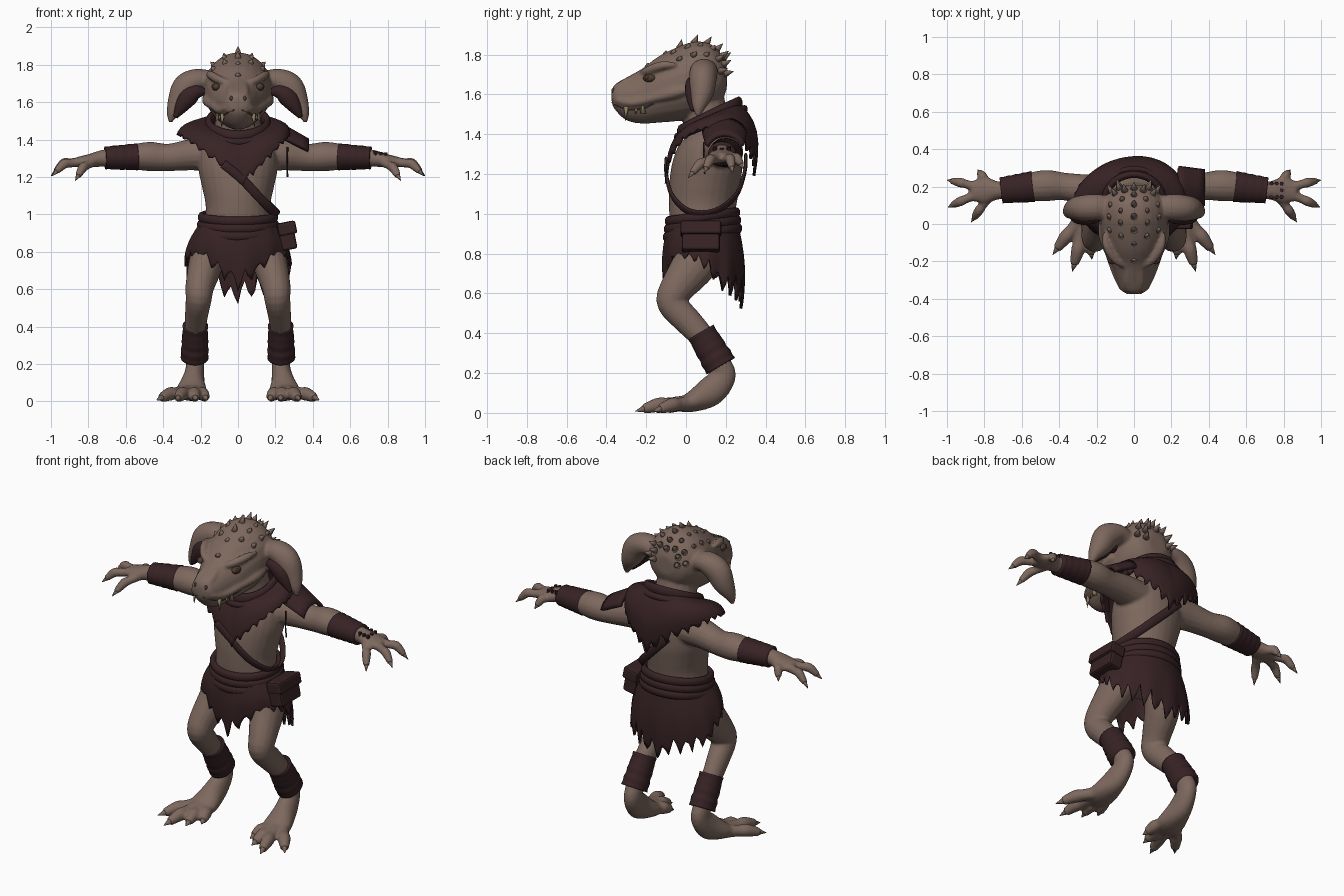
import bpy, bmesh, math, random
from mathutils import Vector as V

if "Cube" in bpy.data.objects:
    bpy.data.objects.remove(bpy.data.objects["Cube"])
random.seed(4)
X, Y, Z = V((1, 0, 0)), V((0, 1, 0)), V((0, 0, 1))

def material(name, r, g, b):
    m = bpy.data.materials.new(name)
    m.diffuse_color = (r, g, b, 1)
    m.use_nodes = True
    m.node_tree.nodes["Principled BSDF"].inputs["Base Color"].default_value = m.diffuse_color
    return m

SKIN = material("skin", .205, .139, .112)
CLOTH = material("dark_leather", .038, .016, .018)
CLAW = material("claw", .185, .128, .10)
TOOTH = material("tooth", .27, .21, .12)
EYE = material("eye", .06, .025, .012)
CREASE = material("crease", .075, .048, .038)

def make(name, bm, mat, smooth=True):
    bmesh.ops.recalc_face_normals(bm, faces=bm.faces)
    for f in bm.faces:
        f.smooth = smooth
    me = bpy.data.meshes.new(name)
    bm.to_mesh(me)
    bm.free()
    o = bpy.data.objects.new(name, me)
    bpy.context.collection.objects.link(o)
    me.materials.append(mat)
    return o

def spline(pts, sub, closed):
    # Catmull-Rom through (x, y, z, ru, rv) points
    pts = [tuple(p) + (p[3],) if len(p) == 4 else tuple(p) for p in pts]
    n, out = len(pts), []
    for i in range(n if closed else n - 1):
        a, b, c, d = [pts[k % n] if closed else pts[min(max(k, 0), n - 1)] for k in (i - 1, i, i + 1, i + 2)]
        for s in range(sub):
            t = s / sub
            out.append([.5 * (2 * q + (r - p) * t + (2 * p - 5 * q + 4 * r - w) * t * t + (3 * q - p - 3 * r + w) * t ** 3)
                        for p, q, r, w in zip(a, b, c, d)])
    return out if closed else out + [list(pts[-1])]

def tube(bm, pts, side=X, n=16, sub=4, closed=False, axis=None, sx=1):
    # loft of ellipses along a path; ru lies along "side"
    path = spline([(p[0] * sx,) + tuple(p[1:]) for p in pts], sub, closed)
    side = V((side[0] * sx, side[1], side[2]))
    m, rings = len(path), []
    for i, p in enumerate(path):
        a, b = (path[i - 1], path[(i + 1) % m]) if closed else (path[max(i - 1, 0)], path[min(i + 1, m - 1)])
        t = axis or (V(b[:3]) - V(a[:3])).normalized()
        u = (side - t * side.dot(t)).normalized()
        w = t.cross(u)
        ru, rv = max(p[3], .001), max(p[4], .001)
        rings.append([bm.verts.new(V(p[:3]) + u * ru * math.cos(k * math.tau / n) + w * rv * math.sin(k * math.tau / n)) for k in range(n)])
    for i in range(m if closed else m - 1):
        A, B = rings[i], rings[(i + 1) % m]
        for k in range(n):
            bm.faces.new((A[k], A[(k + 1) % n], B[(k + 1) % n], B[k]))
    if not closed:
        bm.faces.new(rings[0])
        bm.faces.new(rings[-1])

def part(name, pts, mat, **kw):
    bm = bmesh.new()
    tube(bm, pts, **kw)
    return make(name, bm, mat)

def spike(bm, base, tip, r, n=8):
    d = V(tip) - V(base)
    tube(bm, [(*base, r), (*tip, .001)], side=X if abs(d.x) < .8 * d.length else Y, n=n, sub=1)

# head table: y, top z, bottom z, half width
HEAD = [(-.374, 1.615, 1.565, .03), (-.358, 1.65, 1.525, .065), (-.30, 1.685, 1.47, .092), (-.22, 1.73, 1.453, .118),
        (-.14, 1.79, 1.458, .15), (-.05, 1.835, 1.465, .175), (.04, 1.865, 1.48, .18), (.12, 1.855, 1.52, .165),
        (.18, 1.80, 1.57, .12), (.205, 1.74, 1.63, .06)]

def head_pt(y, deg, k=1.0):
    for a, b in zip(HEAD, HEAD[1:]):
        if a[0] <= y <= b[0]:
            f = (y - a[0]) / (b[0] - a[0])
            t, l, w = [a[i] + (b[i] - a[i]) * f for i in (1, 2, 3)]
            p = math.radians(deg)
            return V((w * k * math.sin(p), y, (t + l) / 2 + (t - l) / 2 * k * math.cos(p)))

# body: overlapping lofts fused by a voxel remesh
body, claws = bmesh.new(), bmesh.new()
tube(body, [(0, y, (t + b) / 2, w, (t - b) / 2) for y, t, b, w in HEAD], axis=Y, n=24)
tube(body, [(0, .13, 1.30, .15, .13), (0, .10, 1.48, .125, .115), (0, .07, 1.62, .11, .11)])
tube(body, [(0, .08, .80, .14, .11), (0, .08, .93, .175, .155), (0, .083, 1.05, .173, .17), (0, .093, 1.15, .193, .177),
            (0, .11, 1.25, .212, .175), (0, .13, 1.35, .20, .15), (0, .13, 1.44, .12, .10)], n=28)
FINGERS = [((.78, .215, 1.285), (.81, .255, 1.28), (.835, .29, 1.225)), ((.85, .20, 1.28), (.93, .222, 1.275), (1.0, .235, 1.205)),
           ((.85, .155, 1.28), (.93, .12, 1.27), (.995, .09, 1.205)), ((.78, .14, 1.28), (.83, .07, 1.25), (.87, .01, 1.18))]
TOES = [((.21, .02, .05), (.19, -.05, .04), (.165, -.12, .008)), ((.235, -.01, .05), (.235, -.10, .04), (.225, -.19, .008)),
        ((.27, -.01, .05), (.30, -.14, .04), (.33, -.255, .008)), ((.29, .02, .05), (.365, -.07, .04), (.435, -.165, .008))]
for s in (1, -1):
    # arm and palm
    tube(body, [(.10, .16, 1.32, .10, .09), (.24, .18, 1.32, .085, .085), (.37, .20, 1.305, .074, .073), (.48, .205, 1.31, .084, .078),
                (.62, .19, 1.305, .065, .058), (.72, .18, 1.30, .048, .046), (.79, .18, 1.288, .07, .036), (.865, .175, 1.28, .055, .026)], side=Y, sx=s)
    # thigh, shin and foot
    tube(body, [(.12, .09, .90, .09, .12), (.165, .05, .76, .095, .115), (.203, -.05, .62, .078, .085), (.21, -.07, .55, .07, .075),
                (.222, .01, .46, .062, .07), (.23, .09, .37, .055, .062), (.23, .17, .24, .05, .06), (.23, .185, .18, .05, .065),
                (.24, .12, .105, .062, .075), (.25, .02, .052, .085, .05), (.255, -.05, .042, .06, .032)], sx=s)
    # ear, brow, cheek and lip ridges
    tube(body, [(.12, .09, 1.70, .06, .05), (.20, .09, 1.72, .07, .06), (.272, .085, 1.685, .07, .075), (.315, .08, 1.61, .06, .062),
                (.35, .065, 1.54, .035, .033), (.362, .06, 1.49, .01, .008)], side=Y, sx=s)
    tube(body, [(.045, -.225, 1.70, .014), (.10, -.19, 1.72, .022), (.145, -.12, 1.745, .022), (.16, -.05, 1.75, .01)], side=Z, sx=s)
    tube(body, [(*head_pt(y, 103, .96), r) for y, r in ((-.35, .012), (-.27, .02), (-.16, .022), (-.06, .03), (.02, .02))], side=Z, sx=s)
    tube(body, [(.03, -.345, 1.625, .024), (.035, -.30, 1.655, .026), (.03, -.22, 1.70, .02)], sx=s)
    # fingers and toes with claws
    for digits, r, side in ((FINGERS, .028, Y), (TOES, .039, X)):
        for a, b, c in digits:
            k = V(b).lerp(V(c), .65)
            tube(body, [(*a, r), (*V(a).lerp(V(b), .6), r * .85), (*b, r * .95), (*k, r * .62)], side=side, n=12, sx=s)
            k = V(b).lerp(V(c), .45)
            spike(claws, (k.x * s, k.y, k.z), (c[0] * s, c[1], c[2]), r * .66)
o = make("body", body, SKIN)
m = o.modifiers.new("fuse", 'REMESH')
m.mode, m.voxel_size, m.use_smooth_shade = 'VOXEL', .009, True
m = o.modifiers.new("soften", 'SMOOTH')
m.factor, m.iterations = .5, 4
make("claws", claws, CLAW)

# scalp spikes, leaning back
spikes = bmesh.new()
for deg, ys in ((0, (-.19, -.10, -.03, .04, .10, .15, .185)), (24, (-.06, .01, .07, .13, .175)), (48, (-.03, .04, .10, .155, .185)), (75, (.13, .17, .195))):
    for y in ys:
        for s in ((1, -1) if deg else (1,)):
            p, q = head_pt(y, deg * s, .95), head_pt(y, deg * s, 1.0)
            d = (q - V((0, .02, 1.66))).normalized()
            h = .012 if y < -.08 else .032 if deg == 0 or y > .14 else .018
            spike(spikes, p, q + (d + V((0, .5, .1))) * h, .021, 8)
make("scalp_spikes", spikes, SKIN)

# eyes, nostrils, mouth, teeth, inner ears
teeth = bmesh.new()
for s in (1, -1):
    for nm, p, r, sc, mat in (("eye_socket", (.117, -.183, 1.682), .03, (.8, 1.1, .7), CREASE), ("eye", (.123, -.192, 1.684), .021, (.9, 1, .8), EYE),
                              ("nostril", (.036, -.364, 1.62), .011, (.8, 1, 1.2), CREASE)):
        bm = bmesh.new()
        bmesh.ops.create_uvsphere(bm, u_segments=14, v_segments=10, radius=r)
        bmesh.ops.scale(bm, vec=sc, verts=bm.verts)
        bmesh.ops.translate(bm, vec=(p[0] * s, p[1], p[2]), verts=bm.verts)
        make(nm, bm, mat)
    part("mouth_line", [(*head_pt(y, d, 1.0), .0045) for y, d in ((-.37, 150), (-.345, 125), (-.28, 120), (-.2, 116), (-.12, 106))], CREASE, side=Z, n=8, sx=s)
    for y, up, r in ((-.30, -.055, .013), (-.215, .055, .014), (-.25, -.02, .008)):
        p = head_pt(y, 120 * s, 1.03)
        spike(teeth, p - V((0, 0, up * .3)), p + V((.006 * s, -.004, up)), r)
    part("inner_ear", [(.18, .05, 1.655, .03, .02), (.225, .04, 1.655, .04, .04), (.268, .035, 1.625, .04, .05),
                       (.307, .04, 1.57, .035, .035), (.335, .045, 1.52, .02, .012)], CLOTH, side=Y, sx=s)
make("teeth", teeth, TOOTH)

# hanging garments: polar sheet with a torn hem
def drape(name, fn, tear, cols=96, rows=8):
    bm, grid = bmesh.new(), []
    for i in range(cols):
        j = (0, .5, 1, .6)[i % 4] * random.uniform(.5, 1) * tear + random.uniform(0, .05)
        th = math.tau * i / cols
        grid.append([bm.verts.new(fn(th, r / rows * (1 - j * (r / rows) ** 3))) for r in range(rows + 1)])
    for i in range(cols):
        A, B = grid[i], grid[(i + 1) % cols]
        for r in range(rows):
            bm.faces.new((A[r], B[r], B[r + 1], A[r + 1]))
    o = make(name, bm, CLOTH)
    m = o.modifiers.new("thickness", 'SOLIDIFY')
    m.thickness, m.offset = .014, 0

def mantle(th, t):
    s, c = math.sin(th), math.cos(th)
    low = 1.15 if c > 0 else 1.185
    top = V((.155 * s, .12 - .14 * c, 1.49 - .07 * c))
    hem = V((.03 * abs(c) + (.325 if s < 0 else .27) * s, .12 - .22 * c, low + (1.42 - low) * abs(s)))
    return top.lerp(hem, t) + V((s, -c, .6)) * math.sin(math.pi * t) * (.035 - .015 * c)

HEM = [(0, .57), (22, .68), (45, .76), (75, .75), (95, .70), (115, .62), (150, .56), (180, .52)]

def skirt(th, t):
    s, c = math.sin(th), math.cos(th)
    d = math.degrees(min(th, math.tau - th))
    for (a, za), (b, zb) in zip(HEM, HEM[1:]):
        if a <= d <= b + .01:
            z = za + (zb - za) * (d - a) / (b - a)
    fold = 1 + .03 * t * math.sin(th * 12)
    top, hem = V((.185 * s, .085 - .165 * c, .97)), V((.28 * s * fold, .09 - .185 * c * fold, z))
    return top.lerp(hem, t) + V((s, -c, 0)) * math.sin(math.pi * t) * .025

drape("torn_mantle", mantle, .16, 128)
drape("torn_skirt", skirt, .28)

# rolled collar and belt cords
def ring(name, rx, ry, yc, z, tilt, ru, rv):
    part(name, [(rx * math.sin(a), yc - ry * math.cos(a), z - tilt * math.cos(a), ru, rv)
                for a in (math.tau * k / 16 for k in range(16))], CLOTH, side=Z, n=10, closed=True)

ring("collar_roll", .155, .145, .12, 1.485, .07, .035, .02)
ring("collar_fold", .18, .168, .125, 1.457, .07, .02, .018)
for z, r in ((.905, .205), (.945, .20), (.985, .195)):
    ring("belt_cord", r, r - .025, .083, z, .022, .026, .02)

# shoulder strap, pauldron and its cord
part("strap", [(-.08, -.10, 1.27, .024, .009), (.02, -.098, 1.19, .024, .009), (.12, -.066, 1.085, .024, .009), (.195, .02, 1.01, .024, .009),
               (.20, .14, 1.01, .024, .009), (.12, .25, 1.09, .024, .009), (0, .295, 1.21, .024, .009), (-.08, .30, 1.29, .024, .009)],
     CLOTH, side=V((1, 0, 1)), n=10)
bm = bmesh.new()
bmesh.ops.create_grid(bm, x_segments=4, y_segments=12, size=1)
for v in bm.verts:
    a, r = v.co.y * 1.1, .12 - .01 * v.co.x
    v.co = V((.31 + .07 * v.co.x, .195 + r * math.sin(a), 1.325 - .03 * v.co.x + r * math.cos(a)))
o = make("pauldron", bm, CLOTH)
o.modifiers.new("thickness", 'SOLIDIFY').thickness = .022
part("pauldron_cord", [(.265, .09, 1.36, .005), (.262, .09, 1.27, .004), (.265, .095, 1.20, .005)], CLOTH, n=6)

# belt pouch with flap
def box(name, loc, size, rot):
    bm = bmesh.new()
    bmesh.ops.create_cube(bm, size=1)
    bmesh.ops.scale(bm, vec=size, verts=bm.verts)
    o = make(name, bm, CLOTH, False)
    m = o.modifiers.new("round", 'BEVEL')
    m.width, m.segments = .012, 2
    o.location, o.rotation_euler = loc, (0, rot, 0)

box("pouch", (.262, .075, .885), (.085, .19, .15), -.2)
box("pouch_flap", (.262, .075, .925), (.10, .205, .07), -.2)

# forearm and shin wraps: ridged sleeves
for s in (1, -1):
    a, b = V((.54, .20, 1.308)), V((.71, .18, 1.302))
    part("bracer", [(*a.lerp(b, k / 8), .084 - .014 * k / 8 - .002 * (k % 2), .073 - .012 * k / 8 - .002 * (k % 2)) for k in range(9)],
         CLOTH, side=Y, n=24, sub=2, sx=s)
    a, b = V((.228, .075, .405)), V((.232, .175, .235))
    part("shin_wrap", [(*a.lerp(b, k / 8), .069 + .003 * (k // 3) - .003 * (k % 2), .075 + .004 * (k // 3) - .003 * (k % 2)) for k in range(9)],
         CLOTH, n=24, sub=2, sx=s)

# studs on the back of one hand
studs = bmesh.new()
for i in range(3):
    for j in range(3):
        if (i, j) != (1, 1):
            tube(studs, [(.735 + .027 * i, .145 + .035 * j, 1.305, .012), (.735 + .027 * i, .145 + .035 * j, 1.338 - .003 * i, .010)], n=8, sub=1)
make("hand_studs", studs, CLOTH, False)
